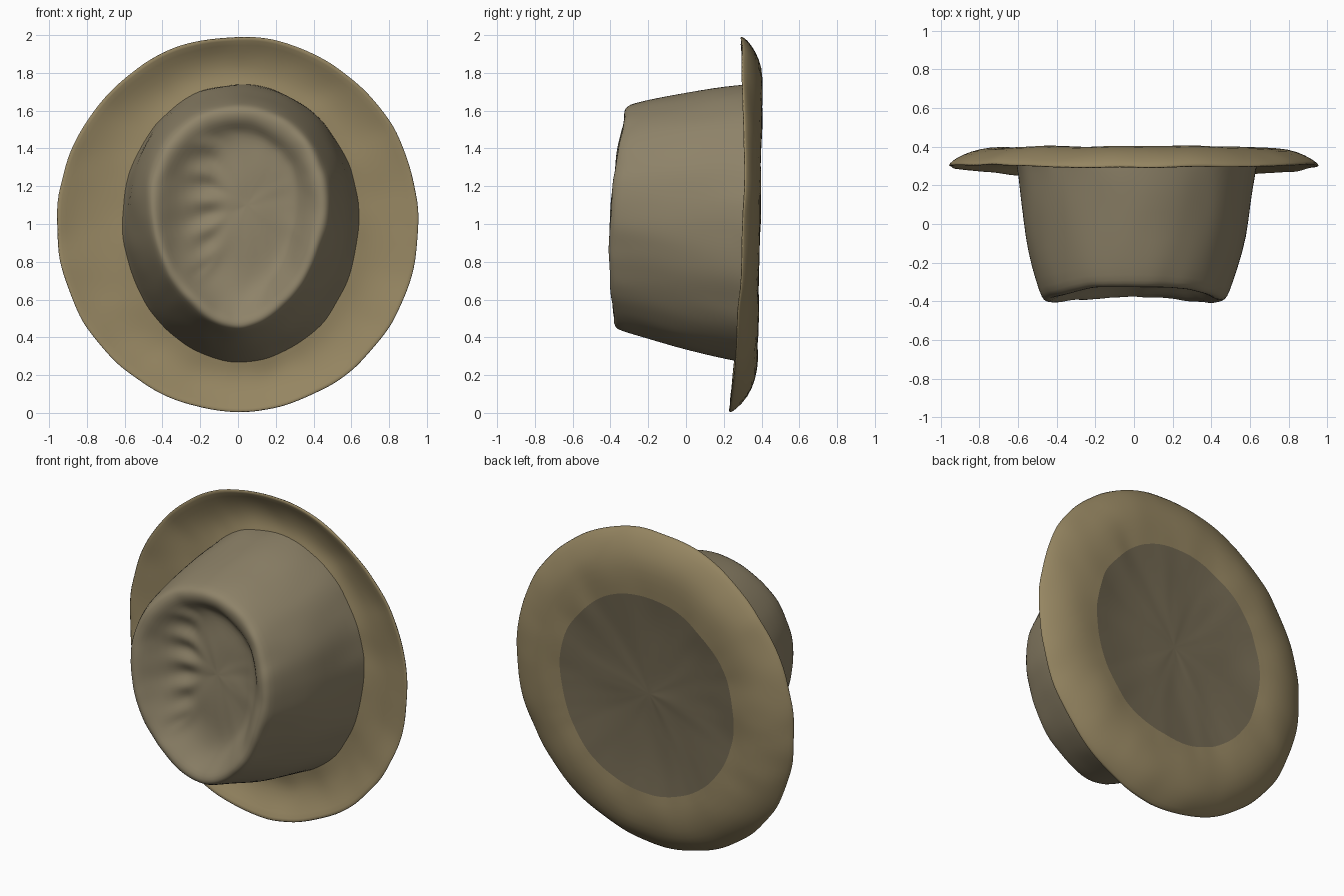
import bpy, bmesh, math
from mathutils import Vector, noise

SEGS = 80


def ring(r):
    """Egg-shaped loop: cx, cz, rx, rz, egg, y, tilt, bend (y follows height)."""
    cx, cz, rx, rz, egg, y, tilt, bend = r
    pts = []
    for j in range(SEGS):
        a = 2 * math.pi * j / SEGS
        c, s = math.cos(a), math.sin(a)
        x, z = cx + rx * c * (1 + egg * s), cz + rz * s
        t = z - 1
        pts.append(Vector((x, y + tilt * t + bend * t * t, z)))
    return pts


def felt(p):
    """Hand-worked unevenness of the felt, plus stitched wrinkles in the dent."""
    p = p + noise.noise_vector(p * 5) * 0.010 + noise.noise_vector(p * 14) * 0.004
    if p.y < -0.2 and 0.75 < p.z < 1.45:
        fold = math.exp(-((p.x + 0.17) / 0.05) ** 2)
        p.y += 0.022 * fold * math.cos(2 * math.pi * p.z / 0.15)
    return p


def loft(name, rings, mat, cap_first=False, cap_last=False):
    bm = bmesh.new()
    loops = [[bm.verts.new(felt(p)) for p in ring(r)] for r in rings]
    for a, b in zip(loops, loops[1:]):
        for j in range(SEGS):
            k = (j + 1) % SEGS
            bm.faces.new((a[j], a[k], b[k], b[j]))
    for use, loop, flip in ((cap_first, loops[0], True), (cap_last, loops[-1], False)):
        if use:
            bm.faces.new(loop[::-1] if flip else loop)
    for f in bm.faces:
        f.smooth = True
    me = bpy.data.meshes.new(name)
    bm.to_mesh(me)
    bm.free()
    ob = bpy.data.objects.new(name, me)
    bpy.context.collection.objects.link(ob)
    me.materials.append(mat)
    ob.modifiers.new("smooth", 'SUBSURF').levels = 1
    ob.modifiers["smooth"].render_levels = 1
    return ob


def felt_colour(name, rgb):
    m = bpy.data.materials.new(name)
    m.diffuse_color = (*rgb, 1)
    return m


tan = felt_colour("tan_felt", (0.30, 0.235, 0.12))
grey_tan = felt_colour("grey_tan_felt", (0.27, 0.225, 0.14))
dark = felt_colour("dark_felt", (0.17, 0.14, 0.085))

base = (0.015, 1.005, 0.625, 0.735, 0.02, 0.325, 0.03, 0.0)
inner = (0, 1, 0.60, 0.62, 0, 0.388, 0.02, 0)
lip = (0, 1, 0.965, 1.0, 0, 0.30, 0.03, -0.04)
lip_front = (0, 1, 0.945, 0.98, 0, 0.297, 0.03, -0.04)

# Shallow dished underside closing the hat
loft("underside", [
    (0, 1, 0.02, 0.02, 0, 0.36, 0.02, 0),
    (0, 1, 0.15, 0.15, 0, 0.36, 0.02, 0),
    (0, 1, 0.30, 0.30, 0, 0.362, 0.02, 0),
    (0, 1, 0.45, 0.46, 0, 0.37, 0.02, 0),
    inner], dark, cap_first=True)

# Brim: back face, thin lip and cupped front face
loft("brim", [
    inner,
    (0, 1, 0.70, 0.72, 0, 0.395, 0.015, 0),
    (0, 1, 0.80, 0.83, 0, 0.385, 0.02, 0),
    (0, 1, 0.89, 0.92, 0, 0.355, 0.02, -0.01),
    (0, 1, 0.945, 0.98, 0, 0.322, 0.03, -0.03),
    lip, lip_front,
    (0, 1, 0.88, 0.92, 0, 0.318, 0.03, -0.02),
    (0, 1, 0.78, 0.84, 0, 0.333, 0.03, 0),
    (0.01, 1, 0.69, 0.78, 0, 0.335, 0.03, 0),
    base], tan)

# Crown: tapering wall, rolled rim and teardrop dent
loft("crown", [
    base,
    (0.015, 1.008, 0.612, 0.728, 0.03, 0.26, 0.03, 0),
    (0.01, 1.015, 0.595, 0.705, 0.05, 0.10, 0.03, 0.03),
    (0.01, 1.02, 0.57, 0.672, 0.08, -0.07, 0.03, 0.08),
    (0.005, 1.03, 0.53, 0.635, 0.12, -0.23, 0.035, 0.12),
    (0, 1.035, 0.485, 0.60, 0.15, -0.365, 0.039, 0.16),
    (0, 1.035, 0.465, 0.585, 0.15, -0.395, 0.039, 0.17),
    (0, 1.033, 0.44, 0.565, 0.15, -0.405, 0.039, 0.17),
    (0, 1.03, 0.41, 0.53, 0.15, -0.395, 0.039, 0.17),
    (0, 1.03, 0.37, 0.495, 0.16, -0.36, 0.03, 0.15),
    (0.02, 1.05, 0.31, 0.44, 0.15, -0.30, 0.02, 0.08),
    (0.05, 1.07, 0.25, 0.38, 0.12, -0.275, 0.02, 0.04),
    (0.05, 1.08, 0.20, 0.31, 0.08, -0.27, 0.02, 0.02),
    (0.05, 1.09, 0.14, 0.22, 0.05, -0.272, 0.02, 0),
    (0.05, 1.10, 0.08, 0.12, 0, -0.275, 0.02, 0),
    (0.05, 1.10, 0.02, 0.03, 0, -0.275, 0.02, 0)], grey_tan, cap_last=True)
